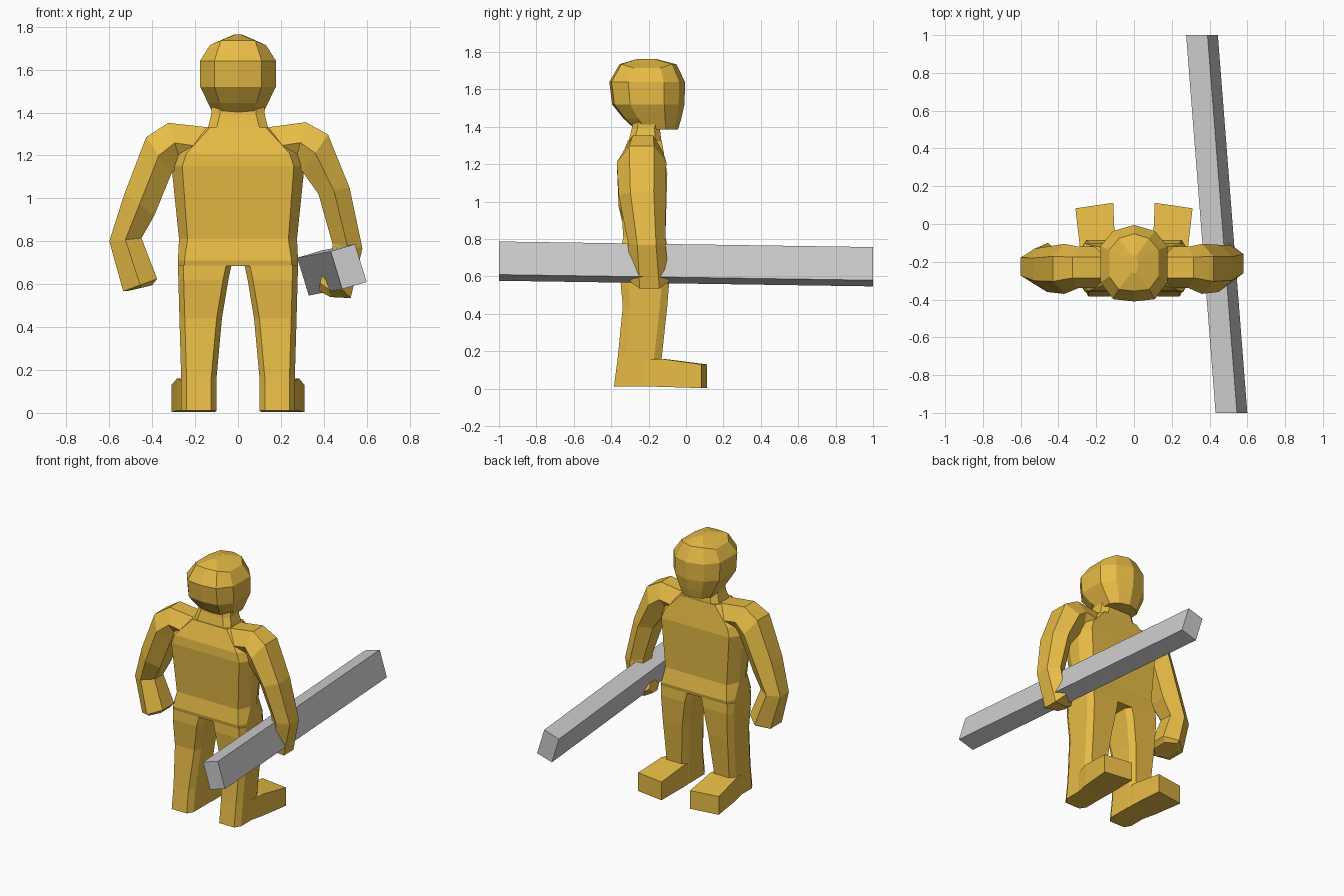
import bpy, bmesh

gold = bpy.data.materials.new("gold")
gold.diffuse_color = (0.8, 0.5, 0.06, 1)


def loft(name, rings, mat=gold):
    """Skin a list of equal-length point rings and cap both ends."""
    bm = bmesh.new()
    vs = [[bm.verts.new(p) for p in r] for r in rings]
    n = len(rings[0])
    for a, b in zip(vs, vs[1:]):
        for i in range(n):
            j = (i + 1) % n
            bm.faces.new((a[i], a[j], b[j], b[i]))
    bm.faces.new(vs[0][::-1])
    bm.faces.new(vs[-1])
    bmesh.ops.remove_doubles(bm, verts=bm.verts, dist=0.0005)
    bmesh.ops.recalc_face_normals(bm, faces=bm.faces)
    me = bpy.data.meshes.new(name)
    bm.to_mesh(me)
    bm.free()
    ob = bpy.data.objects.new(name, me)
    bpy.context.collection.objects.link(ob)
    if mat:
        me.materials.append(mat)
    return ob


def octagon(x0, x1, y0, y1, z, cx, cy):
    """Chamfered rectangle at height z."""
    return [(x0 + cx, y0, z), (x1 - cx, y0, z), (x1, y0 + cy, z), (x1, y1 - cy, z),
            (x1 - cx, y1, z), (x0 + cx, y1, z), (x0, y1 - cy, z), (x0, y0 + cy, z)]


def arm_ring(outer, inner, y0, y1):
    """Hexagonal section spanning outer and inner (x, z) points."""
    (ox, oz), (ix, iz) = outer, inner
    mx, mz, m, h = (ox + ix) / 2, (oz + iz) / 2, (y0 + y1) / 2, (y1 - y0) / 4
    return [(ox, m - h, oz), (ox, m + h, oz), (mx, y1, mz),
            (ix, m + h, iz), (ix, m - h, iz), (mx, y0, mz)]


def flip(rings):
    return [[(-x, y, z) for x, y, z in r] for r in rings]


# torso with hips, waist, chest and shoulders
torso = [(0.28, -0.35, -0.09, 0.685, 0.03, 0.05), (0.28, -0.355, -0.085, 0.71, 0.03, 0.05),
         (0.275, -0.335, -0.11, 0.81, 0.04, 0.08), (0.31, -0.36, -0.10, 1.15, 0.05, 0.08),
         (0.29, -0.355, -0.11, 1.21, 0.05, 0.07), (0.15, -0.31, -0.13, 1.33, 0.02, 0.04)]
loft("torso", [octagon(-x, x, a, b, z, cx, cy) for x, a, b, z, cx, cy in torso])

# neck
loft("neck", [octagon(-x, x, a, b, z, 0.04, 0.03) for x, a, b, z in
              [(0.145, -0.31, -0.13, 1.31), (0.125, -0.29, -0.14, 1.39), (0.12, -0.28, -0.12, 1.46)]])

# head: faceted rings with a short ridge on top
def head_ring(w, b, f, z, zs=None):
    zs = zs or z
    d = f - b
    right = [(0, f, z), (w * 0.62, f - d * 0.08, z), (w, f - d * 0.28, zs),
             (w, b + d * 0.25, zs), (w * 0.62, b + d * 0.03, z), (0, b, z)]
    return right + [(-x, y, k) for x, y, k in right[-2:0:-1]]

loft("head", [head_ring(0.11, -0.27, -0.043, 1.385), head_ring(0.14, -0.335, -0.025, 1.445),
              head_ring(0.176, -0.395, -0.008, 1.52), head_ring(0.178, -0.41, -0.005, 1.64),
              head_ring(0.13, -0.355, -0.052, 1.735, 1.715), head_ring(0.02, -0.26, -0.16, 1.763)])

# legs and feet, mirrored
leg = [octagon(a, b, c, d, z, 0.025, 0.04) for a, b, c, d, z in
       [(0.10, 0.265, -0.385, -0.13, 0.012), (0.10, 0.265, -0.365, -0.13, 0.165),
        (0.075, 0.273, -0.338, -0.10, 0.44), (0.045, 0.278, -0.354, -0.086, 0.62),
        (0.03, 0.28, -0.35, -0.09, 0.69)]]
foot = [[(x0, y0, lo), (x1, y1, lo), (x1, y1, hi), (x0, y0, hi)] for x0, y0, x1, y1, lo, hi in
        [(0.105, -0.25, 0.26, -0.25, 0.012, 0.15), (0.10, -0.125, 0.285, -0.135, 0.01, 0.16),
         (0.11, 0.112, 0.31, 0.083, 0.003, 0.13)]]
for side, f in (("right", lambda r: r), ("left", flip)):
    loft(side + "_leg", f(leg))
    loft(side + "_foot", f(foot))

# arms: the right hand curls around the beam, the left hand hangs free
right_arm = [((0.13, 1.33), (0.20, 1.15), -0.34, -0.12), ((0.316, 1.355), (0.265, 1.165), -0.34, -0.12),
             ((0.42, 1.297), (0.30, 1.125), -0.37, -0.105), ((0.52, 1.05), (0.375, 1.02), -0.36, -0.11),
             ((0.58, 0.767), (0.44, 0.79), -0.31, -0.11), ((0.525, 0.535), (0.45, 0.61), -0.30, -0.09),
             ((0.43, 0.54), (0.42, 0.61), -0.27, -0.12), ((0.375, 0.57), (0.39, 0.64), -0.25, -0.14)]
left_arm = [((0.13, 1.33), (0.20, 1.15), -0.34, -0.12), ((0.325, 1.352), (0.265, 1.165), -0.34, -0.12),
            ((0.428, 1.285), (0.31, 1.116), -0.37, -0.105), ((0.53, 1.02), (0.39, 0.92), -0.36, -0.12),
            ((0.60, 0.80), (0.45, 0.815), -0.32, -0.13), ((0.535, 0.567), (0.377, 0.625), -0.35, -0.10),
            ((0.505, 0.57), (0.40, 0.595), -0.33, -0.12)]
loft("right_arm", [arm_ring(*r) for r in right_arm])
loft("left_arm", flip([arm_ring(*r) for r in left_arm]))

# long grey beam, slightly tilted and angled inward
end = [(0.432, 0.753), (0.545, 0.787), (0.60, 0.61), (0.486, 0.577)]
loft("beam", [[(x - 0.078 * (1 + y), y, z - 0.015 * (1 + y)) for x, z in end] for y in (-1, 1)], None)
